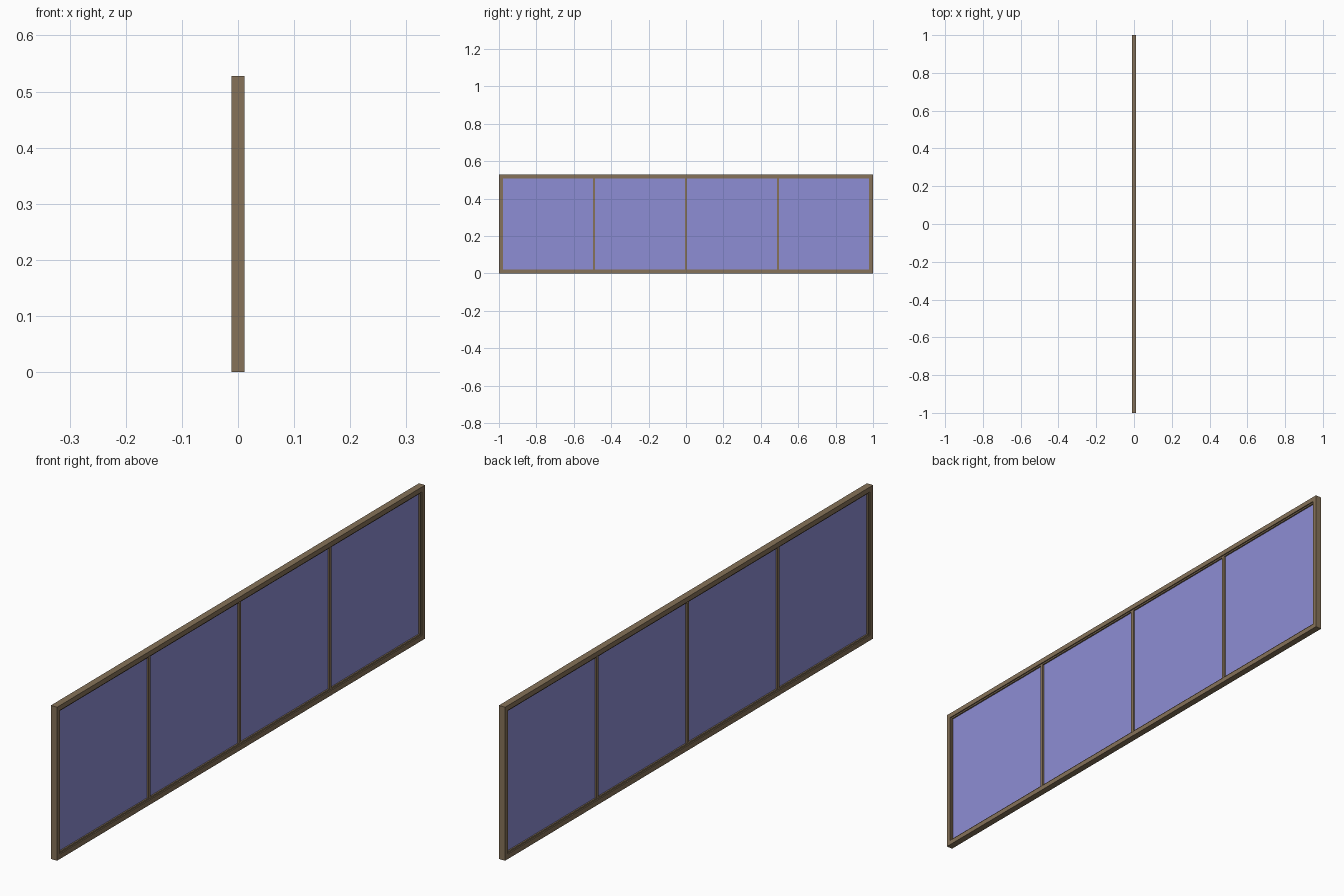
import bpy

if "Cube" in bpy.data.objects:
    bpy.data.objects.remove(bpy.data.objects["Cube"])

H, DEPTH = 0.528, 0.0235      # overall height and thickness
RAIL, BEAD = 0.017, 0.005     # outer frame width, inner stop width
BEAD_D = 0.015                # thickness of stops and mullions


def material(name, color):
    m = bpy.data.materials.new(name)
    m.diffuse_color = color
    m.use_nodes = True
    m.node_tree.nodes["Principled BSDF"].inputs["Base Color"].default_value = m.diffuse_color
    return m


wood = material("wood", (0.24, 0.17, 0.10, 1))
glass = material("glass", (0.27, 0.27, 0.66, 1))


def box(name, y0, y1, z0, z1, depth, mat):
    bpy.ops.mesh.primitive_cube_add(size=1, location=(0, (y0 + y1) / 2, (z0 + z1) / 2))
    o = bpy.context.object
    o.name = name
    o.scale = (depth, y1 - y0, z1 - z0)
    bpy.ops.object.transform_apply(location=False, rotation=False, scale=True)
    o.data.materials.append(mat)
    return o


def frame(name, y, z0, z1, w, depth):
    """Rectangular frame: two full-length rails and two stiles between them."""
    box(name + "_bottom_rail", -y, y, z0, z0 + w, depth, wood)
    box(name + "_top_rail", -y, y, z1 - w, z1, depth, wood)
    box(name + "_left_stile", -y, -y + w, z0 + w, z1 - w, depth, wood)
    box(name + "_right_stile", y - w, y, z0 + w, z1 - w, depth, wood)


# Outer frame and the shallower stop inside it
frame("outer_frame", 1.0, 0, H, RAIL, DEPTH)
frame("glazing_stop", 1.0 - RAIL, RAIL, H - RAIL, BEAD, BEAD_D)

# Four panes separated by three mullions
inner = 1.0 - RAIL - BEAD
z0, z1 = RAIL + BEAD, H - RAIL - BEAD
mull = 0.012
pane = (2 * inner - 3 * mull) / 4
for i in range(4):
    y = -inner + i * (pane + mull)
    box(f"glass_pane_{i + 1}", y, y + pane, z0, z1, 0.005, glass)
    if i < 3:
        box(f"mullion_{i + 1}", y + pane, y + pane + mull, z0, z1, BEAD_D, wood)
